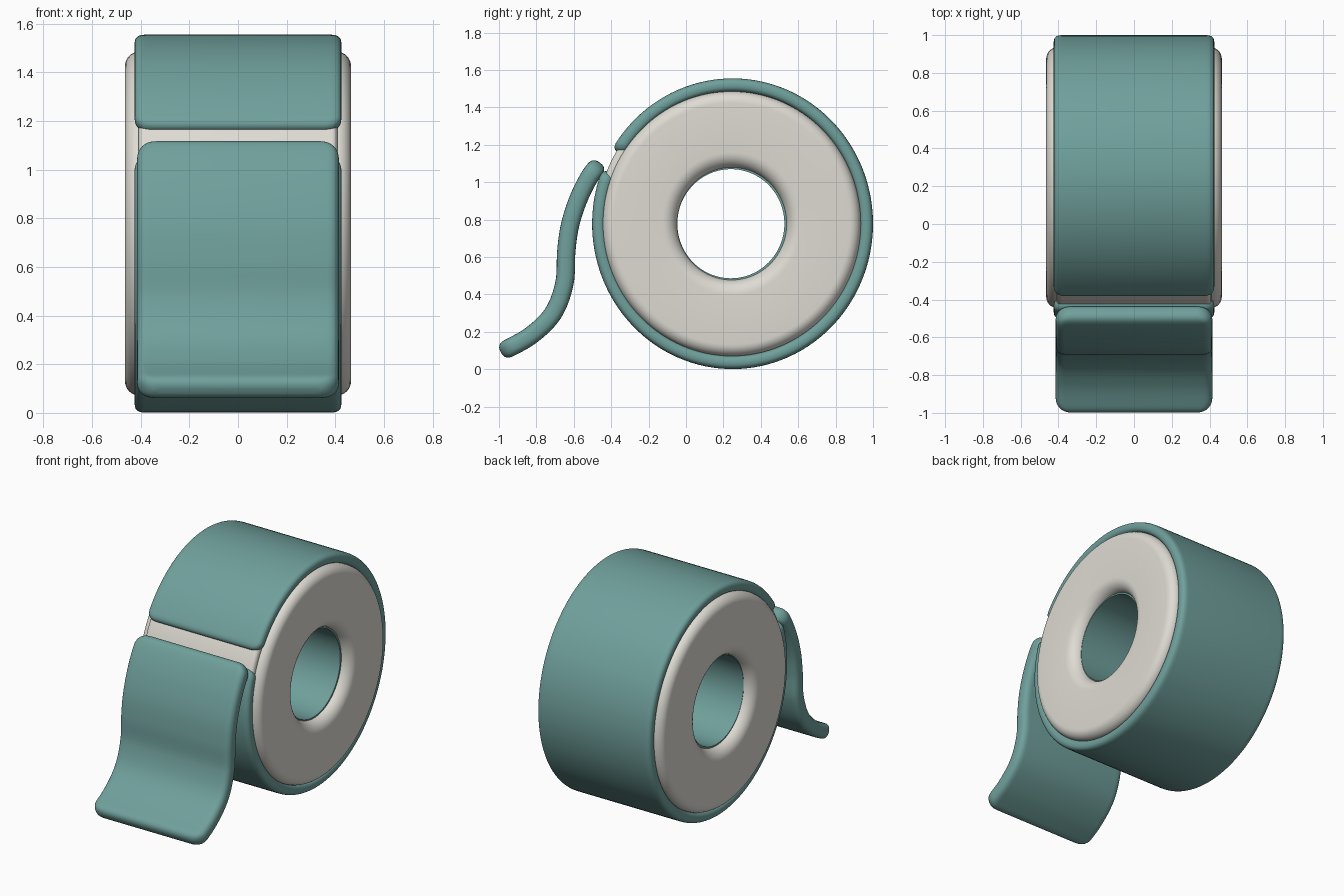
import bpy, bmesh, math
from mathutils import Vector, geometry

if "Cube" in bpy.data.objects:
    bpy.data.objects.remove(bpy.data.objects["Cube"])

CY, CZ = 0.249, 0.778          # roll centre


def material(name, col):
    m = bpy.data.materials.new(name)
    m.diffuse_color = (*col, 1)
    m.use_nodes = True
    m.node_tree.nodes["Principled BSDF"].inputs["Base Color"].default_value = m.diffuse_color
    return m


TEAL = material("teal tape", (0.16, 0.35, 0.33))
WHITE = material("warm white", (0.73, 0.71, 0.65))


def finish(name, bm, mat, angle=50):
    bmesh.ops.recalc_face_normals(bm, faces=bm.faces[:])
    me = bpy.data.meshes.new(name)
    bm.to_mesh(me)
    bm.free()
    me.materials.append(mat)
    ob = bpy.data.objects.new(name, me)
    bpy.context.collection.objects.link(ob)
    bpy.ops.object.select_all(action='DESELECT')
    bpy.context.view_layer.objects.active = ob
    ob.select_set(True)
    bpy.ops.object.shade_smooth_by_angle(angle=math.radians(angle))
    return ob


def skin(bm, rings, closed):
    """Join successive rings of vertices with quads."""
    n = len(rings)
    for i in range(n if closed else n - 1):
        a, b = rings[i], rings[(i + 1) % n]
        for j in range(len(a)):
            k = (j + 1) % len(a)
            bm.faces.new((a[j], a[k], b[k], b[j]))


def lathe(name, profile, mat, ratio, cy=CY, cz=CZ, seg=128):
    """Spin a closed (x, radius) profile round the x axis; ratio stretches z."""
    bm = bmesh.new()
    rings = []
    for i in range(seg):
        a = 2 * math.pi * i / seg
        rings.append([bm.verts.new((x, cy + r * math.cos(a), cz + r * ratio * math.sin(a)))
                      for x, r in profile])
    skin(bm, rings, True)
    return finish(name, bm, mat)


def sheet(name, path, mat, half_w, half_t, edge, corner, steps):
    """Padded strip with soft edges and rounded corners along a (y, z) path."""
    pts = [Vector((0, y, z)) for y, z in path]
    dist = [0.0]
    for a, b in zip(pts, pts[1:]):
        dist.append(dist[-1] + (b - a).length)
    total = dist[-1]

    def at(s):
        i = 0
        while i < len(dist) - 2 and dist[i + 1] < s:
            i += 1
        f = (s - dist[i]) / (dist[i + 1] - dist[i])
        return pts[i].lerp(pts[i + 1], f)

    near = [corner * (1 - math.cos(math.pi / 2 * k / 10)) for k in range(10)]
    near[0] = 0.0004
    mid = [corner + (total - 2 * corner) * k / steps for k in range(steps + 1)]
    stations = near + mid + [total - d for d in reversed(near)]
    bm = bmesh.new()
    rings = []
    for s in stations:
        d = min(s, total - s)
        t = half_t
        if d < edge:
            t *= (1 - (1 - d / edge) ** 2.5) ** (1 / 2.5)
        w = half_w
        if d < corner:
            w -= corner - math.sqrt(corner ** 2 - (corner - d) ** 2)
        p = at(s)
        tan = (at(min(total, s + 0.01)) - at(max(0, s - 0.01))).normalized()
        nor = Vector((0, -tan.z, tan.y))
        ring = []
        for q in range(4):
            for k in range(7):
                a = math.pi / 2 * (q + k / 6)
                c, sn = math.cos(a), math.sin(a)
                sx = 1 if q in (0, 3) else -1
                u = sx * (w - edge + edge * abs(c) ** 0.8)
                v = (1 if q < 2 else -1) * t * abs(sn) ** 0.8
                ring.append(bm.verts.new(p + Vector((u, 0, 0)) + nor * v))
        rings.append(ring)
    skin(bm, rings, False)
    bm.faces.new(rings[0])
    bm.faces.new(rings[-1])
    bmesh.ops.remove_doubles(bm, verts=bm.verts[:], dist=1e-5)
    return finish(name, bm, mat, 70)


def fillet(cx, cr, rad, a0, n=8):
    return [(cx + rad * math.cos(math.radians(a0 + 90 * k / n)),
             cr + rad * math.sin(math.radians(a0 + 90 * k / n))) for k in range(n + 1)]


def arc(ry, rz, a0, a1, n):
    return [(CY + ry * math.cos(math.radians(a0 + (a1 - a0) * i / n)),
             CZ + rz * math.sin(math.radians(a0 + (a1 - a0) * i / n))) for i in range(n + 1)]


# White core: a thick ring with rounded inner and outer rims
X, RO, RI = 0.465, 0.69, 0.292
half = fillet(X - 0.08, RI + 0.08, 0.08, 270) + fillet(X - 0.06, RO - 0.06, 0.06, 0)
profile = half + [(-x, r) for x, r in reversed(half)]
lathe("core_ring", profile, WHITE, 1.025, cy=0.245)

# Teal lining of the hole
lathe("hole_lining", [(-0.4, 0.286), (0.4, 0.286), (0.4, 0.32), (-0.4, 0.32)], TEAL, 1.02, cy=0.24)

# Wound tape, open at the upper front
sheet("wound_tape", arc(0.715, 0.741, 149, 149 - 351, 300), TEAL, 0.425, 0.036, 0.045, 0.06, 120)

# White layer showing in the gap
sheet("gap_backing", arc(0.69, 0.715, 142, 164, 30), WHITE, 0.41, 0.035, 0.03, 0.03, 12)

# Loose hanging end of the tape, smoothed through a few points
ctrl = [(-0.458, 1.103), (-0.515, 1.03), (-0.575, 0.91), (-0.62, 0.77), (-0.64, 0.63),
        (-0.65, 0.46), (-0.71, 0.30), (-0.83, 0.18), (-0.99, 0.09)]
v = [Vector((0, y, z)) for y, z in ctrl]
v = [2 * v[0] - v[1]] + v + [2 * v[-1] - v[-2]]
path = []
for i in range(1, len(v) - 2):
    b = geometry.interpolate_bezier(v[i], v[i] + (v[i + 1] - v[i - 1]) / 6,
                                    v[i + 1] - (v[i + 2] - v[i]) / 6, v[i + 1], 13)
    path += [(p.y, p.z) for p in b[:-1]]
path.append(ctrl[-1])
sheet("loose_end", path, TEAL, 0.415, 0.049, 0.05, 0.08, 60)
